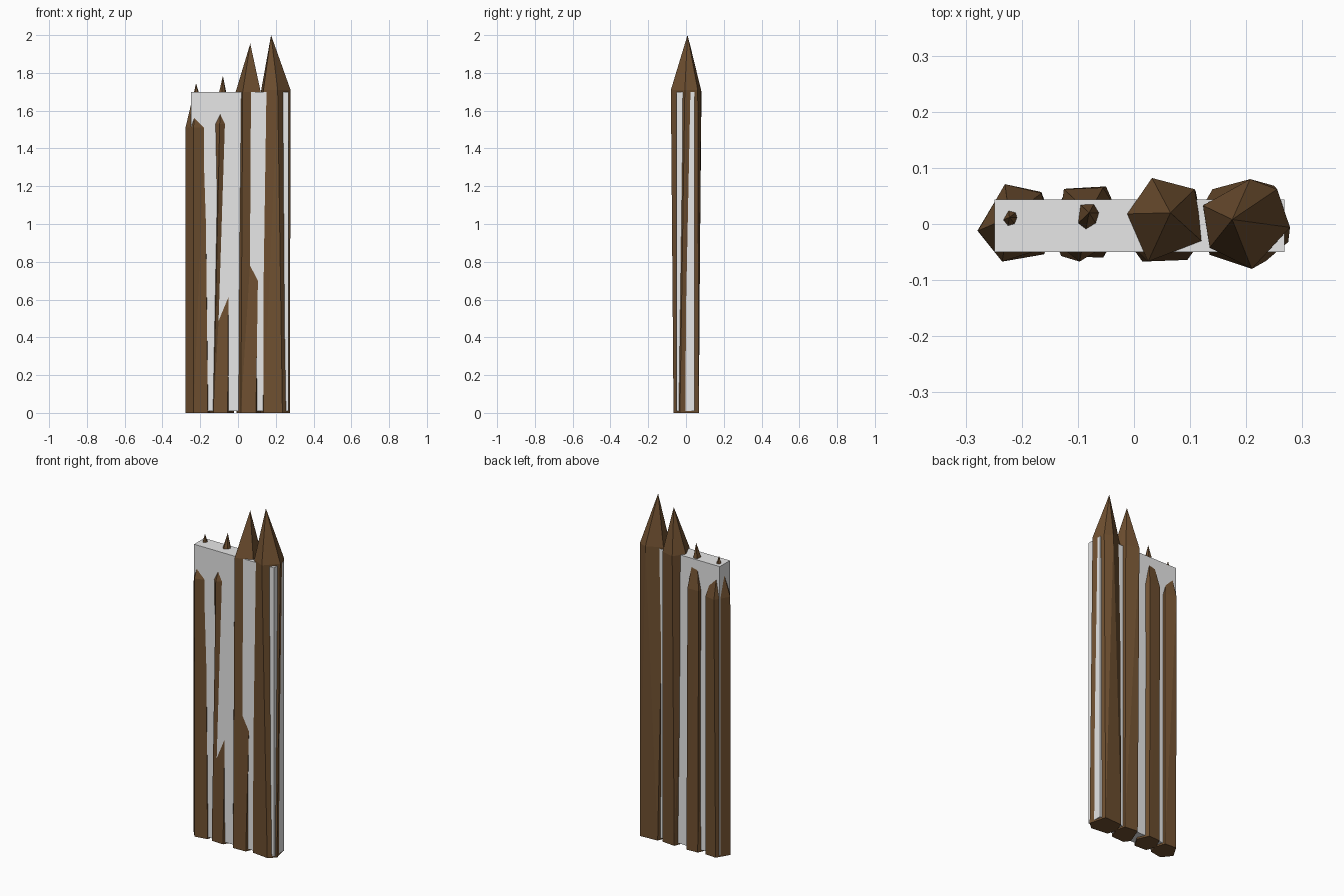
import bpy, bmesh

if "Cube" in bpy.data.objects:
    bpy.data.objects.remove(bpy.data.objects["Cube"])


def make_material(name, rgb):
    m = bpy.data.materials.new(name)
    m.diffuse_color = (*rgb, 1.0)
    m.use_nodes = True
    m.node_tree.nodes["Principled BSDF"].inputs["Base Color"].default_value = m.diffuse_color
    return m


brown = make_material("dark brown wood", (0.16, 0.08, 0.03))
grey = make_material("light grey", (0.8, 0.8, 0.8))


def add_object(name, bm, mat):
    bmesh.ops.recalc_face_normals(bm, faces=bm.faces)
    me = bpy.data.meshes.new(name)
    bm.to_mesh(me)
    bm.free()
    me.materials.append(mat)
    ob = bpy.data.objects.new(name, me)
    bpy.context.collection.objects.link(ob)
    return ob


def stake(name, base, top, shoulder, tip):
    """Six-sided rough log: base ring, shoulder ring and a sharpened tip."""
    bm = bmesh.new()
    lower = [bm.verts.new((x, y, 0)) for x, y in base]
    upper = [bm.verts.new((x, y, shoulder)) for x, y in top]
    point = bm.verts.new(tip)
    bm.faces.new(lower[::-1])
    for i in range(len(base)):
        j = (i + 1) % len(base)
        # sides are split into triangles because the log twists slightly
        bm.faces.new((lower[i], lower[j], upper[j]))
        bm.faces.new((lower[i], upper[j], upper[i]))
        bm.faces.new((upper[i], upper[j], point))
    return add_object(name, bm, brown)


# Two short stakes on the left
stake("stake_1",
      [(-.235, -.067), (-.16, -.054), (-.145, .0), (-.165, .057), (-.235, .062), (-.279, -.012)],
      [(-.235, -.067), (-.175, -.048), (-.152, .01), (-.165, .055), (-.23, .071), (-.278, -.012)],
      1.51, (-.222, .012, 1.745))
stake("stake_2",
      [(-.13, -.057), (-.055, -.060), (-.02, .0), (-.05, .067), (-.12, .063), (-.15, .0)],
      [(-.097, -.067), (-.045, -.035), (-.028, .02), (-.055, .065), (-.125, .062), (-.138, -.035)],
      1.53, (-.08, .02, 1.785))

# Two tall stakes on the right
stake("stake_3",
      [(.015, -.067), (.095, -.064), (.122, .0), (.11, .058), (.03, .066), (-.008, -.035)],
      [(.025, -.067), (.12, -.03), (.115, .02), (.108, .062), (.032, .082), (-.012, .018)],
      1.70, (.065, .02, 1.955))
stake("stake_4",
      [(.135, -.055), (.235, -.066), (.275, -.032), (.25, .068), (.14, .062), (.118, .0)],
      [(.135, -.042), (.21, -.08), (.278, -.006), (.255, .062), (.207, .08), (.123, .033)],
      1.71, (.175, .008, 2.0))

# Plain backing slab running through the stakes
bm = bmesh.new()
bmesh.ops.create_cube(bm, size=1)
for v in bm.verts:
    v.co.x = .268 if v.co.x > 0 else -.249
    v.co.y = .044 if v.co.y > 0 else -.05
    v.co.z = 1.70 if v.co.z > 0 else .01
add_object("core_slab", bm, grey)
